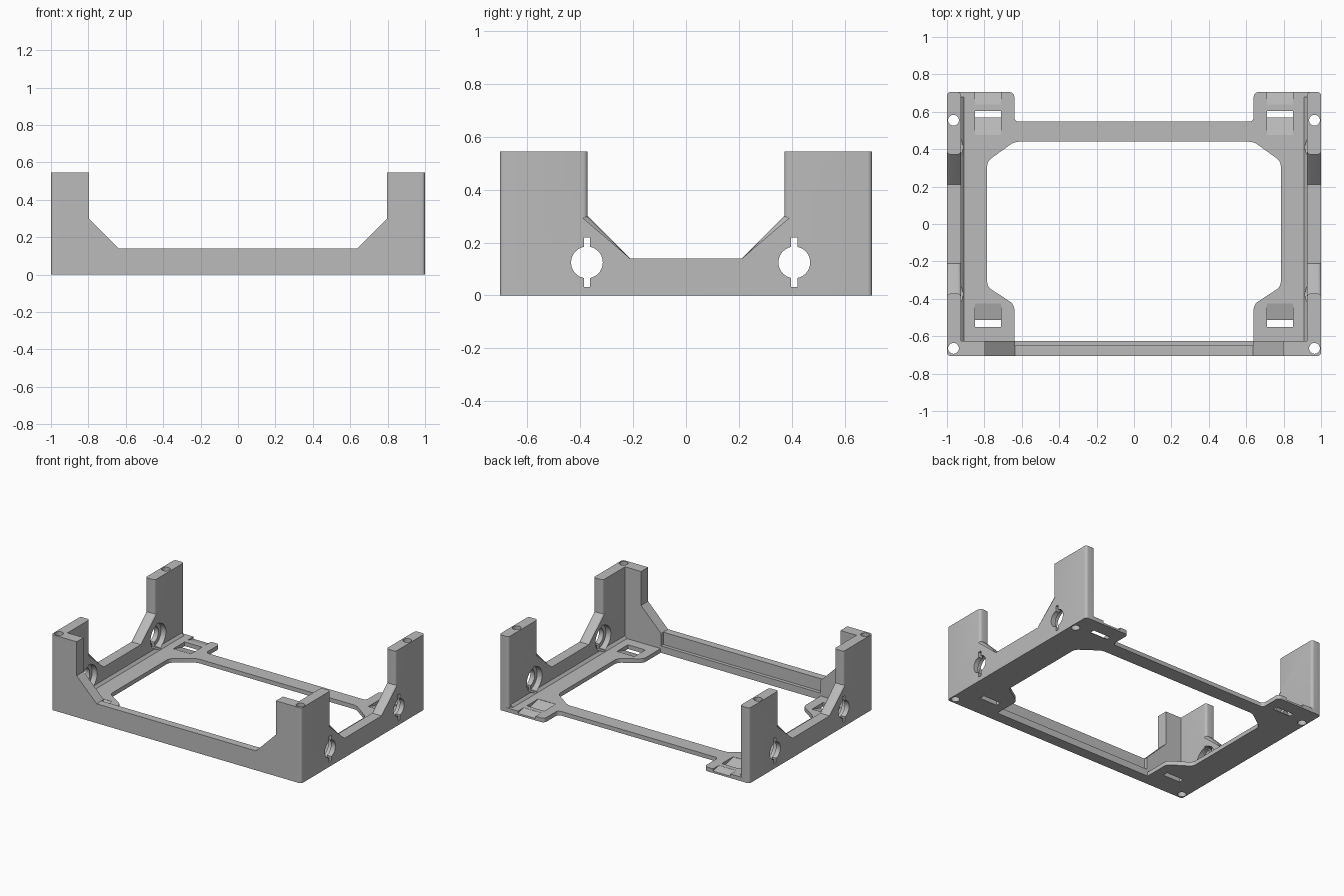
import bpy, bmesh, math
from mathutils import Vector

cube = bpy.data.objects.get("Cube")
if cube:
    bpy.data.objects.remove(cube, do_unlink=True)

grey = bpy.data.materials.new("light_grey")
grey.use_nodes = True
colour = (0.5, 0.5, 0.5, 1)
grey.diffuse_color = colour
grey.node_tree.nodes["Principled BSDF"].inputs["Base Color"].default_value = colour


def finish(name, bm):
    bmesh.ops.recalc_face_normals(bm, faces=bm.faces)
    mesh = bpy.data.meshes.new(name)
    bm.to_mesh(mesh)
    bm.free()
    mesh.materials.append(grey)
    ob = bpy.data.objects.new(name, mesh)
    bpy.context.collection.objects.link(ob)
    return ob


def prism(name, pts, axis, lo, hi, radius=0):
    """Extrude a 2D profile along an axis; optionally round its upright edges."""
    place = {"x": lambda p, t: (t, p[0], p[1]),
             "y": lambda p, t: (p[0], t, p[1]),
             "z": lambda p, t: (p[0], p[1], t)}[axis]
    bm = bmesh.new()
    face = bm.faces.new([bm.verts.new(place(p, lo)) for p in pts])
    ext = bmesh.ops.extrude_face_region(bm, geom=[face])
    shift = Vector(place((0, 0), hi - lo))
    bmesh.ops.translate(bm, vec=shift, verts=[v for v in ext["geom"] if isinstance(v, bmesh.types.BMVert)])
    bmesh.ops.recalc_face_normals(bm, faces=bm.faces)
    if radius:
        edges = [e for e in bm.edges if abs(e.verts[0].co.z - e.verts[1].co.z) > 0.01]
        bmesh.ops.bevel(bm, geom=edges, offset=radius, segments=5, profile=0.5, affect="EDGES")
    return finish(name, bm)


def box(name, x, y, z):
    return prism(name, [(x[0], y[0]), (x[1], y[0]), (x[1], y[1]), (x[0], y[1])], "z", *z)


def disc(name, centre, radius, axis, lo, hi):
    pts = [(centre[0] + radius * math.cos(i * math.tau / 40),
            centre[1] + radius * math.sin(i * math.tau / 40)) for i in range(40)]
    return prism(name, pts, axis, lo, hi)


def combine(body, tool, operation):
    mod = body.modifiers.new("join", "BOOLEAN")
    mod.operation, mod.solver, mod.object = operation, "EXACT", tool
    tool.hide_render = True
    with bpy.context.temp_override(object=body, active_object=body):
        bpy.ops.object.modifier_apply(modifier=mod.name)
    bpy.data.objects.remove(tool, do_unlink=True)


def mirror(pts):
    return [(-a, b) for a, b in reversed(pts)]


# Floor: an open-fronted frame with corner tabs at the back
T = 0.03
outer = [(0.64, -0.69), (0.97, -0.69), (0.97, 0.705), (0.64, 0.705), (0.64, 0.547)]
inner = [(-0.64, -0.43), (-0.785, -0.335), (-0.785, 0.335), (-0.64, 0.44)]
frame = prism("mounting_frame", outer + mirror(outer) + inner + mirror(inner), "z", 0, T, 0.025)

# Front wall with two raised ends
half = [(0.95, 0), (0.95, 0.545), (0.797, 0.545), (0.797, 0.3), (0.637, 0.14)]
front = prism("front_wall", half + mirror(half), "y", -0.705, -0.625)
combine(front, box("front_groove", (-0.637, 0.637), (-0.65, -0.6), (0.05, 0.2)), "DIFFERENCE")
combine(frame, front, "UNION")

# Side walls with raised ends, and a small fillet along the floor
half = [(0.705, 0), (0.705, 0.545), (0.372, 0.545), (0.372, 0.3), (0.212, 0.14)]
for s in (-1, 1):
    lo, hi = sorted((s * 0.925, s))
    combine(frame, prism("side_wall", half + mirror(half), "x", lo, hi, 0.018), "UNION")
    fillet = [(s * 0.94, 0.02), (s * 0.94, 0.06), (s * 0.922, 0.045), (s * 0.9, 0.02)]
    combine(frame, prism("side_fillet", fillet, "y", -0.64, 0.68), "UNION")

cutters = []
for s in (-1, 1):
    # Screw holes through the pillars
    for y in (-0.665, 0.555):
        cutters.append(disc("screw_hole", (s * 0.965, y), 0.029, "z", -0.1, 0.7))
    # Round side ports with keyway slots and an inner counterbore
    for y in (-0.375, 0.41):
        lo, hi = sorted((s * 0.85, s * 1.1))
        cutters.append(disc("port", (y, 0.125), 0.06, "x", lo, hi))
        cutters.append(box("port_slot", (lo, hi), (y - 0.012, y + 0.012), (0.032, 0.22)))
        lo, hi = sorted((s * 0.86, s * 0.965))
        cutters.append(disc("counterbore", (y, 0.125), 0.088, "x", lo, hi))
    # Strap slots with a ramp leading into each
    lo, hi = sorted((s * 0.71, s * 0.85))
    for a, b, ramp in ((0.57, 0.605, 0.475), (-0.55, -0.512, -0.425)):
        near = a if a > 0 else b
        cutters.append(box("strap_slot", (lo, hi), (a, b), (-0.1, 0.1)))
        wedge = [(ramp, 0.05), (ramp, 0.028), (near, 0.004), (near, 0.05)]
        cutters.append(prism("strap_ramp", wedge, "x", lo, hi))
    # Sloped notch on the back edge of each tab
    notch = [(0.63, 0.05), (0.64, 0.029), (0.72, 0.01), (0.72, 0.05)]
    cutters.append(prism("tab_notch", notch, "x", lo, hi))
for tool in cutters:
    combine(frame, tool, "DIFFERENCE")

# Smooth the rounded parts, keep the edges sharp
bpy.ops.object.select_all(action="DESELECT")
frame.select_set(True)
bpy.context.view_layer.objects.active = frame
bpy.ops.object.shade_smooth_by_angle(angle=math.radians(30))
